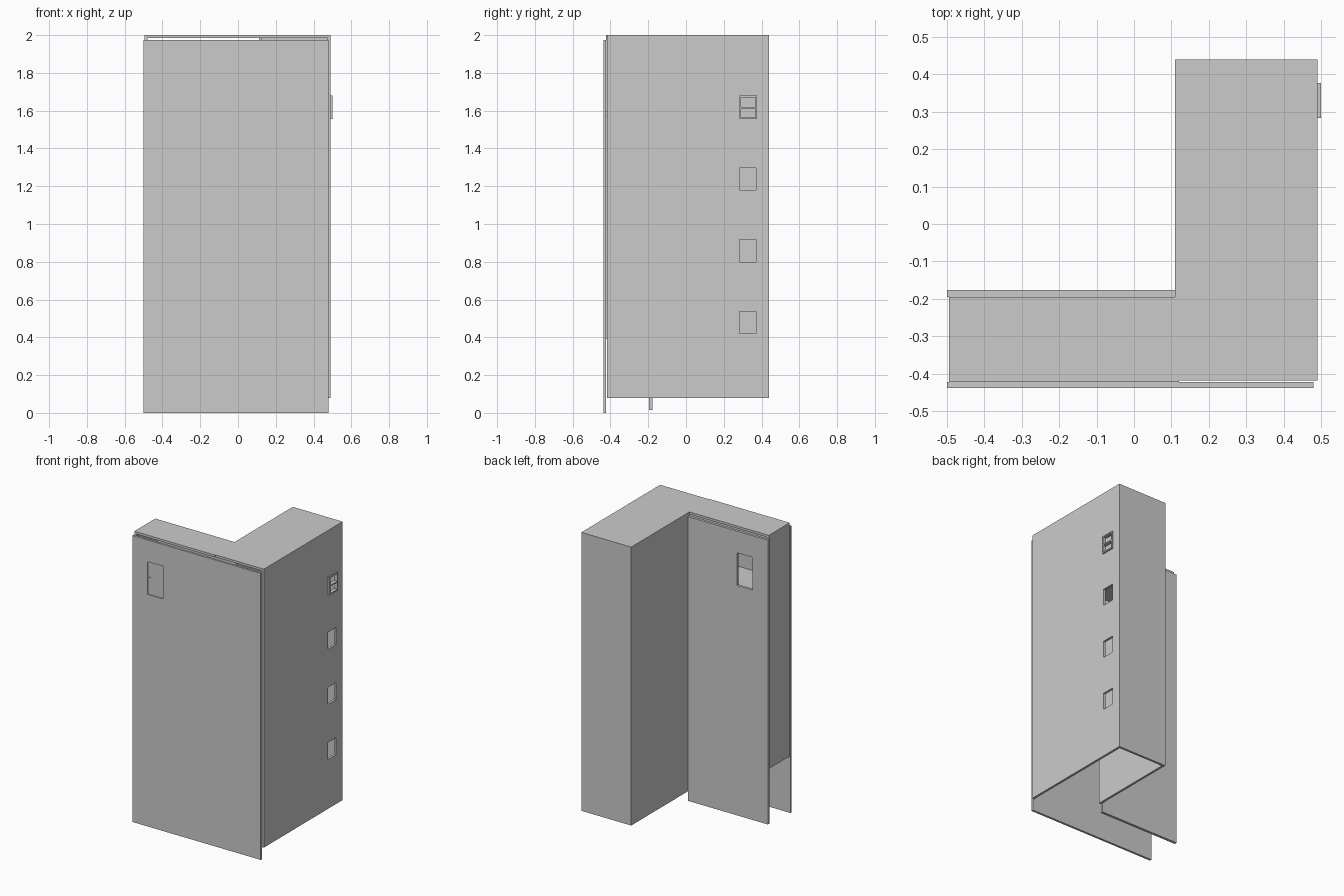
import bpy
import bmesh

cube = bpy.data.objects.get("Cube")
if cube:
    bpy.data.objects.remove(cube, do_unlink=True)

grey = bpy.data.materials.new("plain_grey")
grey.use_nodes = True
COLOUR = (0.6, 0.6, 0.6, 1)
grey.diffuse_color = COLOUR
grey.node_tree.nodes["Principled BSDF"].inputs["Base Color"].default_value = COLOUR

THICK = 0.016
TOP = 2.0


def finish(name, bm):
    mesh = bpy.data.meshes.new(name)
    bm.to_mesh(mesh)
    bm.free()
    mesh.materials.append(grey)
    obj = bpy.data.objects.new(name, mesh)
    bpy.context.collection.objects.link(obj)
    return obj


def box(name, xs, ys, zs):
    """Box between pairs of limits on each axis."""
    bm = bmesh.new()
    bmesh.ops.create_cube(bm, size=1)
    for v in bm.verts:
        v.co = [lim[0] if c < 0 else lim[1] for c, lim in zip(v.co, (xs, ys, zs))]
    return finish(name, bm)


def apply_modifier(obj, mod):
    bpy.context.view_layer.objects.active = obj
    bpy.ops.object.modifier_apply(modifier=mod.name)


def cut(obj, xs, ys, zs):
    """Cut a square opening through a wall."""
    cutter = box("cutter", xs, ys, zs)
    cutter.hide_render = True
    mod = obj.modifiers.new("opening", "BOOLEAN")
    mod.operation = "DIFFERENCE"
    mod.solver = "EXACT"
    mod.object = cutter
    apply_modifier(obj, mod)
    bpy.data.objects.remove(cutter, do_unlink=True)


# L-shaped roof with the three tower walls hanging from it
outline = [(0.49, -0.418), (0.49, 0.44), (0.11, 0.44), (0.11, -0.195),
           (-0.495, -0.195), (-0.495, -0.423), (0.12, -0.423), (0.12, -0.418)]
bm = bmesh.new()
upper = [bm.verts.new((x, y, TOP)) for x, y in outline]
lower = [bm.verts.new((x, y, 0.08)) for x, y in outline[:4]]
bm.faces.new(upper)
for i in range(3):
    bm.faces.new((lower[i], lower[i + 1], upper[i + 1], upper[i]))
shell = finish("tower_walls_and_roof", bm)
solid = shell.modifiers.new("wall_thickness", "SOLIDIFY")
solid.thickness = THICK
solid.offset = -1
solid.use_even_offset = True
apply_modifier(shell, solid)

# Column of side windows
for sill in (0.42, 0.80, 1.18, 1.56):
    cut(shell, (0.44, 0.55), (0.283, 0.37), (sill, sill + 0.117))

# Front and rear slabs of the wing, and its raised end wall
front = box("front_wall", (-0.5, 0.48), (-0.438, -0.423), (0, 1.975))
rear = box("wing_rear_wall", (-0.5, 0.11), (-0.195, -0.177), (0.015, 1.975))
box("wing_end_wall", (-0.495, -0.479), (-0.423, -0.195), (0.39, 1.985))

# Matching openings high in the wing, the front one closed by a door
DOOR_X, DOOR_Z = (-0.385, -0.265), (1.6, 1.825)
for wall in (front, rear):
    cut(wall, DOOR_X, (-0.5, -0.1), DOOR_Z)
box("front_door", DOOR_X, (-0.431, -0.424), DOOR_Z)
box("door_handle", (-0.373, -0.36), (-0.436, -0.431), (1.705, 1.72))

# Interior floors
box("wing_floor", (-0.479, 0.11), (-0.423, -0.195), (1.575, 1.595))
box("tower_landing", (0.126, 0.474), (0.1, 0.424), (1.36, 1.38))

# Projecting frame of the top side window
FRAME_X = (0.476, 0.5)
for i, y in enumerate((0.283, 0.368)):
    box(f"window_jamb_{i + 1}", FRAME_X, (y, y + 0.009), (1.555, 1.68))
for i, z in enumerate((1.555, 1.611, 1.671)):
    box(f"window_rail_{i + 1}", FRAME_X, (0.292, 0.368), (z, z + 0.009))
